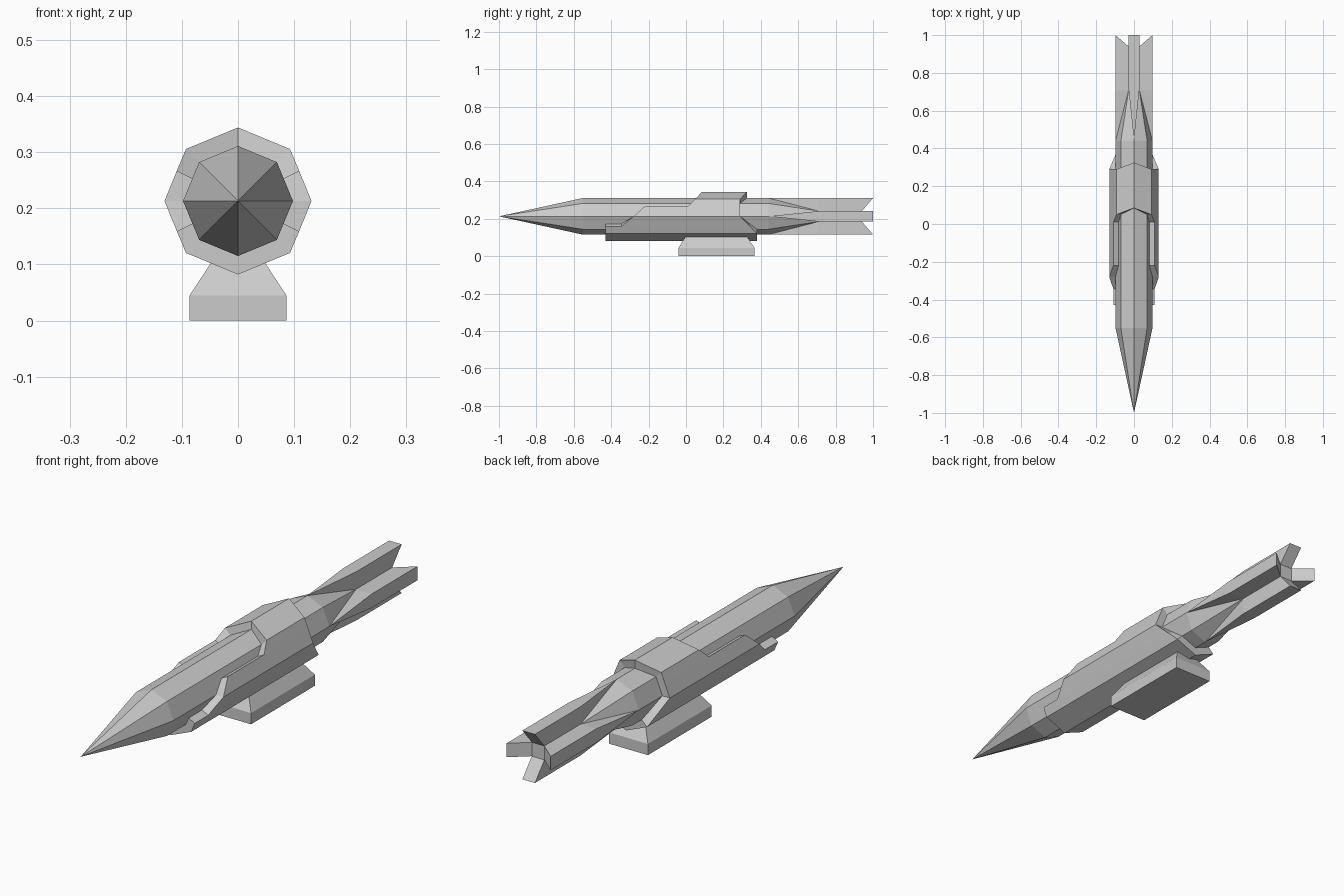
import bpy, bmesh
from math import sin, cos, pi

AXIS = 0.213      # height of the hull's long axis
HULL_R = 0.098
SHELL_R = 0.131
FIN = 0.028       # half thickness of the tail fins

old = bpy.data.objects.get("Cube")
if old:
    bpy.data.objects.remove(old, do_unlink=True)

grey = bpy.data.materials.new("plain_grey")
grey.use_nodes = True
grey.diffuse_color = (0.6, 0.6, 0.6, 1)
grey.node_tree.nodes["Principled BSDF"].inputs["Base Color"].default_value = (0.6, 0.6, 0.6, 1)


def finish(bm, name, height):
    bmesh.ops.remove_doubles(bm, verts=bm.verts[:], dist=0.0005)
    bmesh.ops.recalc_face_normals(bm, faces=bm.faces[:])
    mesh = bpy.data.meshes.new(name)
    bm.to_mesh(mesh)
    bm.free()
    mesh.materials.append(grey)
    obj = bpy.data.objects.new(name, mesh)
    obj.location.z = height
    bpy.context.collection.objects.link(obj)
    return obj


def face(bm, points):
    return bm.faces.new([bm.verts.new(p) for p in points])


# Hull: pointed nose, octagonal body, tail pinched into four fins
NOSE, SHOULDER, TAPER, PINCH, HUB, END = -1, -0.55, 0.44, 0.71, 0.94, 1
bm = bmesh.new()
for q in range(4):
    c, s = cos(q * pi / 2), sin(q * pi / 2)

    def at(x, y, z):
        return (x * c - z * s, y, x * s + z * c)

    def rim(step, y):
        a = step * pi / 4
        return at(HULL_R * cos(a), y, HULL_R * sin(a))

    for k in range(2):
        face(bm, [(0, NOSE, 0), rim(k, SHOULDER), rim(k + 1, SHOULDER)])
        face(bm, [rim(k, SHOULDER), rim(k, TAPER), rim(k + 1, TAPER), rim(k + 1, SHOULDER)])
        # taper down into the valley between two fins
        face(bm, [rim(k, TAPER), rim(k + 1, TAPER), at(FIN, PINCH, FIN)])
    # fin: flared root, two flanks, outer edge and swept end
    face(bm, [rim(0, TAPER), at(HULL_R, PINCH, -FIN), at(HULL_R, PINCH, FIN)])
    for side in (-FIN, FIN):
        face(bm, [rim(0, TAPER), at(HULL_R, PINCH, side), at(FIN, PINCH, side)])
        face(bm, [at(FIN, PINCH, side), at(HULL_R, PINCH, side),
                  at(HULL_R, END, side), at(FIN, HUB, side)])
    face(bm, [at(HULL_R, PINCH, -FIN), at(HULL_R, PINCH, FIN),
              at(HULL_R, END, FIN), at(HULL_R, END, -FIN)])
    face(bm, [at(HULL_R, END, -FIN), at(HULL_R, END, FIN),
              at(FIN, HUB, FIN), at(FIN, HUB, -FIN)])
face(bm, [(-FIN, HUB, -FIN), (FIN, HUB, -FIN), (FIN, HUB, FIN), (-FIN, HUB, FIN)])
finish(bm, "hull", AXIS)

# Armour shell: stepped octagonal jacket, thick at every open edge
d = SHELL_R * cos(pi / 4)
top, upper, mid = (0, SHELL_R), (d, d), (0.109, 0.054)
flank, low_mid, lower, bottom = (SHELL_R, 0), (0.109, -0.054), (d, -d), (0, -SHELL_R)
# each panel: (edge point, y) corners in order
panels = [
    [(top, 0.085), (upper, 0.05), (upper, 0.29), (top, 0.325)],
    [(upper, 0.05), (mid, 0.01), (mid, 0.29), (upper, 0.29)],
    [(mid, 0.01), (mid, -0.22), (flank, -0.28), (flank, 0.29), (mid, 0.29)],
    [(flank, -0.28), (low_mid, -0.345), (low_mid, 0.342), (flank, 0.29)],
    [(low_mid, -0.345), (low_mid, -0.43), (lower, -0.43), (lower, 0.38), (low_mid, 0.342)],
    [(lower, -0.43), (bottom, -0.43), (bottom, 0.38), (lower, 0.38)],
]
bm = bmesh.new()
for sx in (1, -1):
    for panel in panels:
        face(bm, [(sx * p[0], y, p[1]) for p, y in panel])
bmesh.ops.remove_doubles(bm, verts=bm.verts[:], dist=0.0005)
bmesh.ops.recalc_face_normals(bm, faces=bm.faces[:])
inner = bmesh.ops.extrude_face_region(bm, geom=bm.faces[:], use_keep_orig=True)
shrink = (HULL_R - 0.001) / SHELL_R
for v in inner["geom"]:
    if isinstance(v, bmesh.types.BMVert):
        v.co.x *= shrink
        v.co.z *= shrink
finish(bm, "armour_shell", AXIS)

# Stand: block base with a tapered neck
bm = bmesh.new()
levels = [(0, 0.086, -0.04, 0.365), (0.045, 0.086, -0.04, 0.365), (0.12, 0.037, 0.008, 0.317)]
rings = [[(-x, y0, z), (x, y0, z), (x, y1, z), (-x, y1, z)] for z, x, y0, y1 in levels]
face(bm, rings[0])
face(bm, rings[-1])
for a, b in zip(rings, rings[1:]):
    for i in range(4):
        j = (i + 1) % 4
        face(bm, [a[i], a[j], b[j], b[i]])
finish(bm, "stand", 0)
